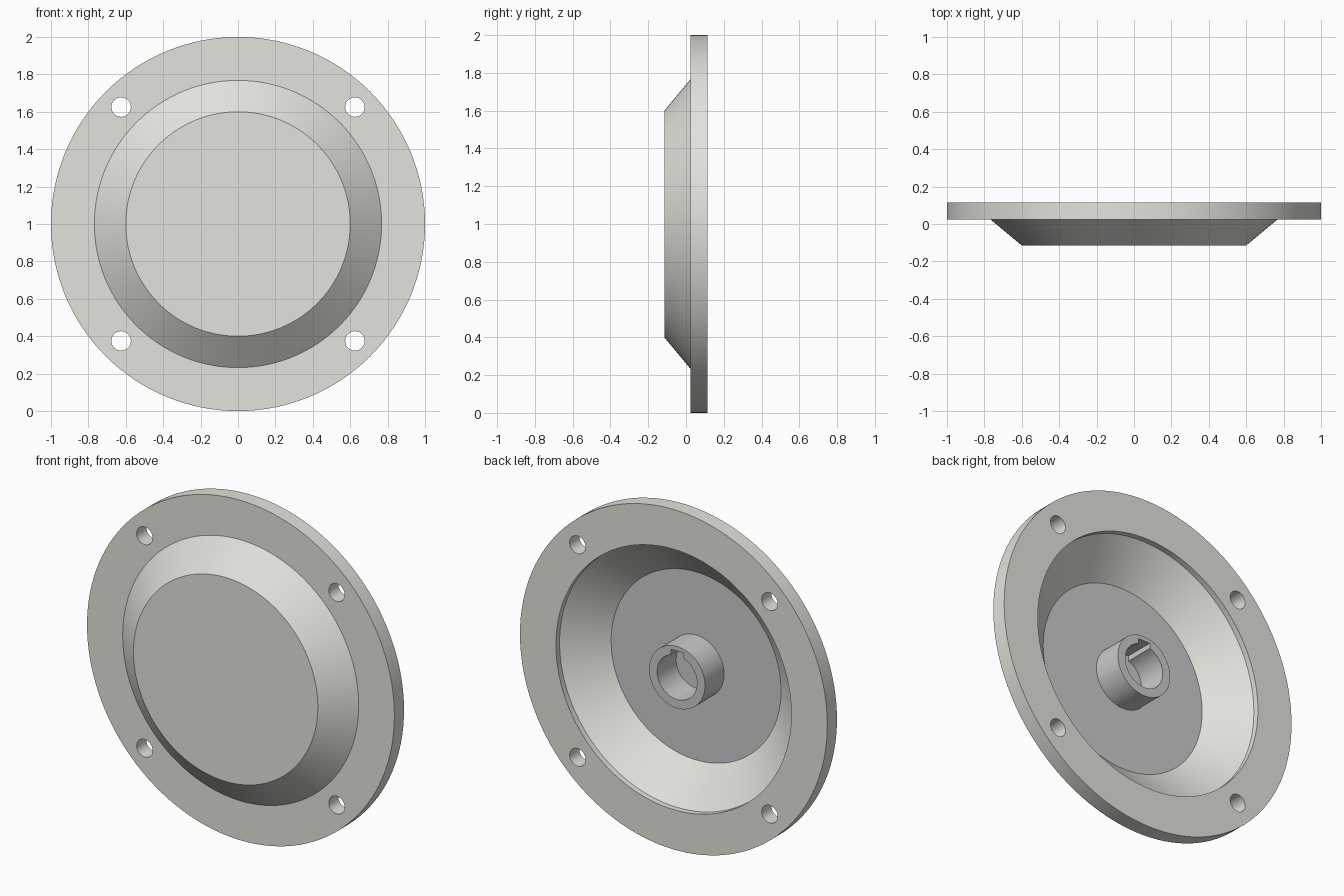
import bpy, bmesh, math
from mathutils import Matrix, Vector

if "Cube" in bpy.data.objects:
    bpy.data.objects.remove(bpy.data.objects["Cube"])

CENTRE_Z = 1.0


def material(name, rgb):
    m = bpy.data.materials.new(name)
    m.diffuse_color = (*rgb, 1)
    m.use_nodes = True
    m.node_tree.nodes["Principled BSDF"].inputs["Base Color"].default_value = m.diffuse_color
    return m


def to_object(name, bm):
    bmesh.ops.recalc_face_normals(bm, faces=bm.faces)
    me = bpy.data.meshes.new(name)
    bm.to_mesh(me)
    bm.free()
    ob = bpy.data.objects.new(name, me)
    bpy.context.collection.objects.link(ob)
    return ob


def lathe(name, profile, steps=128, closed=False):
    """Revolve (radius, y) points round the y axis; open ends are capped flat."""
    bm = bmesh.new()
    rings = []
    for r, y in profile:
        ring = []
        for i in range(steps):
            a = 2 * math.pi * i / steps
            ring.append(bm.verts.new((r * math.cos(a), y, CENTRE_Z + r * math.sin(a))))
        rings.append(ring)
    pairs = list(zip(rings, rings[1:]))
    if closed:
        pairs.append((rings[-1], rings[0]))
    else:
        bm.faces.new(rings[0])
        bm.faces.new(rings[-1])
    for a, b in pairs:
        for i in range(steps):
            j = (i + 1) % steps
            bm.faces.new((a[i], a[j], b[j], b[i]))
    return to_object(name, bm)


def cut(target, cutter):
    mod = target.modifiers.new("cut", 'BOOLEAN')
    mod.operation = 'DIFFERENCE'
    mod.solver = 'EXACT'
    mod.object = cutter
    bpy.context.view_layer.objects.active = target
    bpy.ops.object.modifier_apply(modifier=mod.name)
    bpy.data.objects.remove(cutter, do_unlink=True)


def smooth(ob):
    bpy.ops.object.select_all(action='DESELECT')
    ob.select_set(True)
    bpy.context.view_layer.objects.active = ob
    bpy.ops.object.shade_smooth_by_angle(angle=math.radians(30))


shell_mat = material("warm_grey", (0.78, 0.765, 0.715))
floor_mat = material("dark_grey", (0.53, 0.53, 0.53))
hub_mat = material("mid_grey", (0.74, 0.74, 0.74))

# Dished cover with its flange
cover = lathe("flanged_cover", [
    (0.6, -0.115), (0.768, 0.025), (1.0, 0.025), (1.0, 0.115),
    (0.766, 0.115), (0.766, 0.081), (0.553, -0.094)])
cover.data.materials.append(shell_mat)
cover.data.materials.append(floor_mat)

# The inside floor is darker
for p in cover.data.polygons:
    if p.normal.y > 0.9 and p.center.y < 0:
        p.material_index = 1

# Four bolt holes through the flange
bm = bmesh.new()
for sx in (-1, 1):
    for sz in (-1, 1):
        place = Matrix.Translation((sx * 0.625, 0.07, CENTRE_Z + sz * 0.625))
        bmesh.ops.create_cone(bm, cap_ends=True, segments=32, radius1=0.052,
                              radius2=0.052, depth=0.3,
                              matrix=place @ Matrix.Rotation(math.pi / 2, 4, 'X'))
holes = to_object("hole_cutter", bm)
holes.data.materials.append(shell_mat)
cut(cover, holes)
smooth(cover)

# Hub tube on the inside floor, with a keyway at the top of the bore
hub = lathe("hub", [(0.182, -0.1), (0.182, 0.083), (0.13, 0.083), (0.13, -0.1)],
            steps=64, closed=True)
hub.data.materials.append(hub_mat)
bm = bmesh.new()
bmesh.ops.create_cube(bm, size=1, matrix=Matrix.Translation((0, 0, CENTRE_Z + 0.105))
                      @ Matrix.Diagonal(Vector((0.08, 0.5, 0.1, 1))))
key = to_object("keyway_cutter", bm)
key.data.materials.append(hub_mat)
cut(hub, key)
smooth(hub)
